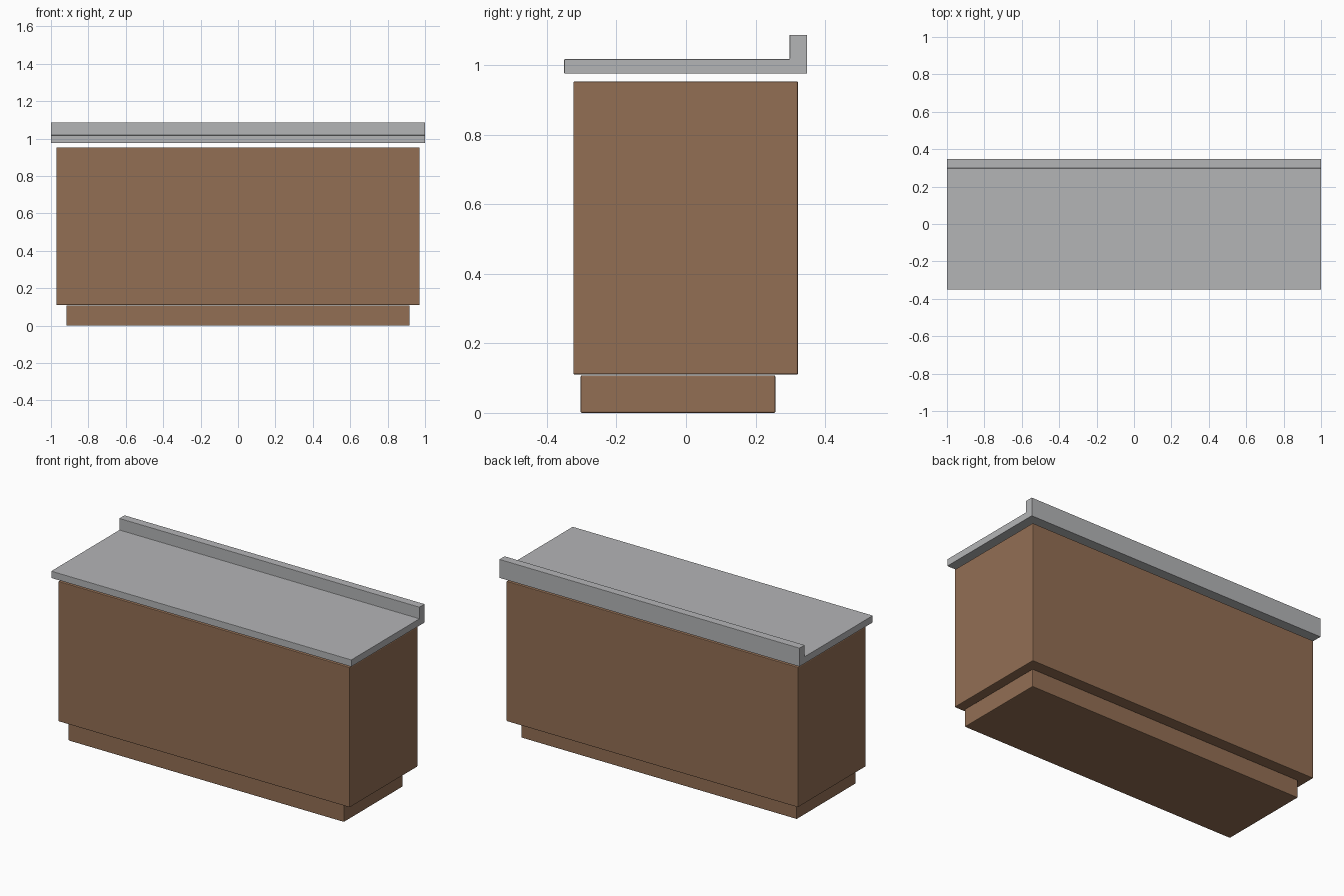
import bpy, bmesh

if "Cube" in bpy.data.objects:
    bpy.data.objects.remove(bpy.data.objects["Cube"])


def material(name, rgb):
    m = bpy.data.materials.new(name)
    m.diffuse_color = (*rgb, 1)
    m.use_nodes = True
    m.node_tree.nodes["Principled BSDF"].inputs["Base Color"].default_value = m.diffuse_color
    return m


brown = material("brown wood", (0.29, 0.157, 0.088))
grey = material("grey worktop", (0.456, 0.46, 0.47))


def extrude_profile(name, profile, half_width, mat, bevel):
    """Sweep a (y, z) side profile along x and soften its edges."""
    bm = bmesh.new()
    face = bm.faces.new([bm.verts.new((-half_width, y, z)) for y, z in profile])
    swept = bmesh.ops.extrude_face_region(bm, geom=[face])["geom"]
    for v in swept:
        if isinstance(v, bmesh.types.BMVert):
            v.co.x = half_width
    bmesh.ops.recalc_face_normals(bm, faces=bm.faces)
    mesh = bpy.data.meshes.new(name)
    bm.to_mesh(mesh)
    bm.free()
    mesh.materials.append(mat)
    obj = bpy.data.objects.new(name, mesh)
    bpy.context.collection.objects.link(obj)
    mod = obj.modifiers.new("soft edges", "BEVEL")
    mod.width = bevel
    mod.segments = 2
    return obj


def box_profile(y0, y1, z0, z1):
    return [(y0, z0), (y1, z0), (y1, z1), (y0, z1)]


# Recessed plinth under the cabinet
extrude_profile("plinth", box_profile(-0.303, 0.257, 0, 0.108), 0.918, brown, 0.004)

# Cabinet body
extrude_profile("cabinet", box_profile(-0.324, 0.322, 0.11, 0.953), 0.971, brown, 0.004)

# Worktop with raised back lip, floating just above the cabinet
extrude_profile("worktop", [(-0.35, 0.975), (0.348, 0.975), (0.348, 1.087),
                            (0.298, 1.087), (0.298, 1.017), (-0.35, 1.017)],
                1.0, grey, 0.002)
